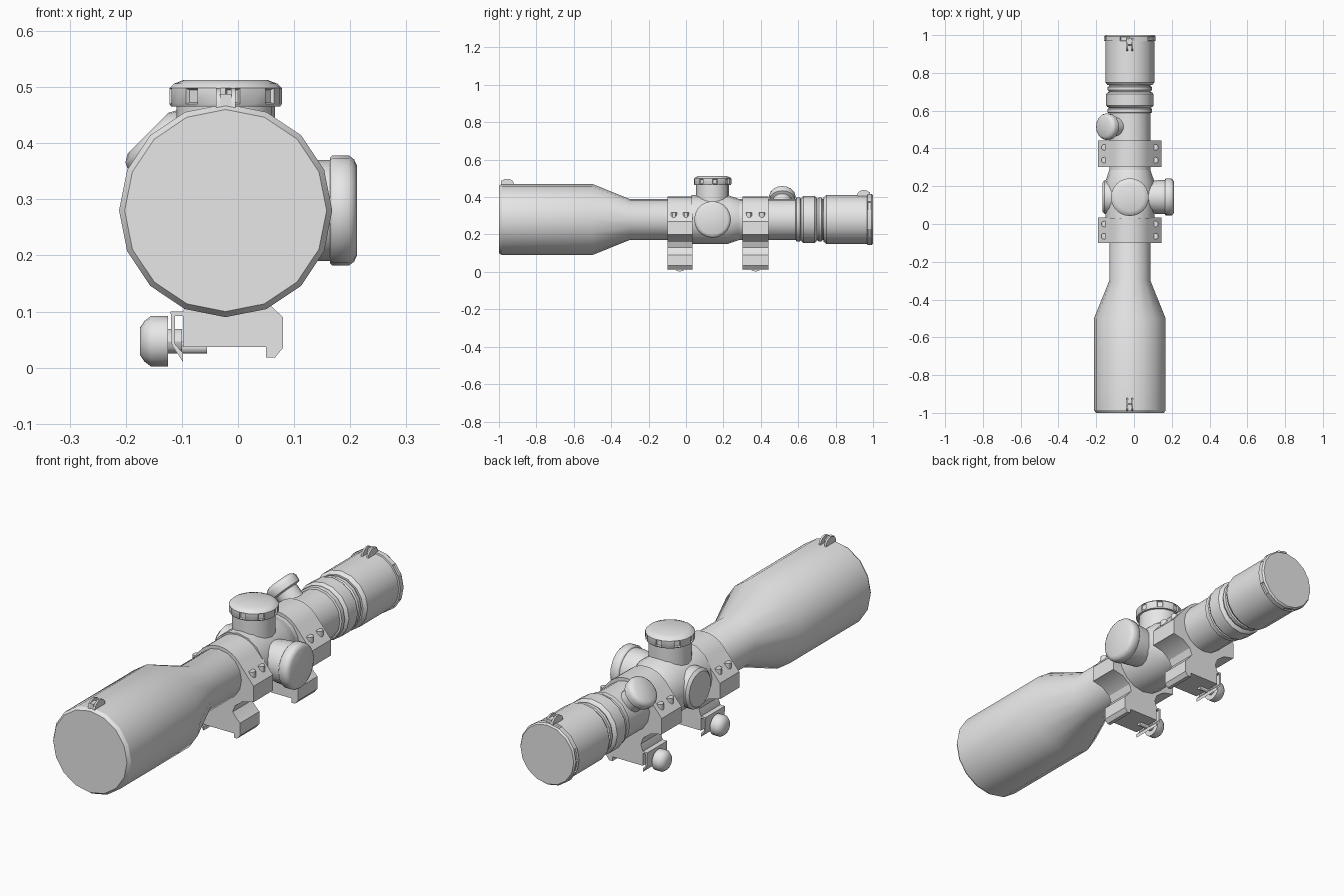
import bpy, bmesh, math
from mathutils import Vector, Matrix

if "Cube" in bpy.data.objects:
    bpy.data.objects.remove(bpy.data.objects["Cube"], do_unlink=True)

CX, CZ = -0.022, 0.28          # optical axis
TURRET_Y = 0.142

grey = bpy.data.materials.new("plain_grey")
grey.use_nodes = True
grey.diffuse_color = (0.8, 0.8, 0.8, 1)
grey.node_tree.nodes["Principled BSDF"].inputs["Base Color"].default_value = (0.8, 0.8, 0.8, 1)


def finish(name, bm, angle=30):
    bmesh.ops.recalc_face_normals(bm, faces=bm.faces)
    mesh = bpy.data.meshes.new(name)
    bm.to_mesh(mesh)
    bm.free()
    mesh.materials.append(grey)
    ob = bpy.data.objects.new(name, mesh)
    bpy.context.collection.objects.link(ob)
    bpy.ops.object.select_all(action='DESELECT')
    ob.select_set(True)
    bpy.context.view_layer.objects.active = ob
    bpy.ops.object.shade_smooth_by_angle(angle=math.radians(angle))
    return ob


def lathe(name, profile, origin, axis, sides=16, angle=30, notch_band=None, step=3):
    """Turn (distance, radius) points about an axis; optionally dent a band of faces."""
    bm = bmesh.new()
    rings = []
    for d, r in profile:
        rings.append([bm.verts.new((r * math.cos(k * math.tau / sides),
                                    r * math.sin(k * math.tau / sides), d))
                      for k in range(sides)])
    notches = []
    for i, (a, b) in enumerate(zip(rings, rings[1:])):
        for k in range(sides):
            n = (k + 1) % sides
            face = bm.faces.new((a[k], a[n], b[n], b[k]))
            if i == notch_band and k % step == 0:
                notches.append(face)
    bm.faces.new(rings[0][::-1])
    bm.faces.new(rings[-1])
    bmesh.ops.recalc_face_normals(bm, faces=bm.faces)
    if notches:
        bmesh.ops.inset_individual(bm, faces=notches, thickness=0.004, depth=-0.006)
    turn = Vector(axis).to_track_quat('Z', 'Y').to_matrix().to_4x4()
    bm.transform(Matrix.Translation(origin) @ turn)
    return finish(name, bm, angle)


def extrude(name, outline, axis, start, end, angle=30):
    """Extrude a closed outline along x (outline in y, z) or y (outline in x, z)."""
    bm = bmesh.new()
    place = (lambda p, t: (t, p[0], p[1])) if axis == 'x' else (lambda p, t: (p[0], t, p[1]))
    a = [bm.verts.new(place(p, start)) for p in outline]
    b = [bm.verts.new(place(p, end)) for p in outline]
    for i in range(len(a)):
        j = (i + 1) % len(a)
        bm.faces.new((a[i], a[j], b[j], b[i]))
    bm.faces.new(a)
    bm.faces.new(b[::-1])
    return finish(name, bm, angle)


# Main body, turned about the optical axis
centre = (CX, 0, CZ)
lathe("objective_bell_and_tube",
      [(-1, 0.18), (-0.985, 0.19), (-0.5, 0.19), (-0.3, 0.109), (0.6, 0.109)],
      centre, (0, 1, 0))
lathe("turret_housing",
      [(0.03, 0.13), (0.225, 0.13), (0.285, 0.109)], centre, (0, 1, 0))
lathe("zoom_ring",
      [(0.585, 0.105), (0.59, 0.117), (0.61, 0.117), (0.615, 0.11), (0.62, 0.119),
       (0.627, 0.125), (0.688, 0.125), (0.695, 0.119), (0.70, 0.11), (0.71, 0.117),
       (0.725, 0.117), (0.73, 0.11), (0.745, 0.11)], centre, (0, 1, 0))
lathe("eyepiece",
      [(0.735, 0.118), (0.75, 0.13), (0.975, 0.13)], centre, (0, 1, 0))
lathe("eyepiece_cap",
      [(0.968, 0.13), (0.97, 0.136), (0.992, 0.136), (1.0, 0.13)],
      centre, (0, 1, 0), notch_band=1)

# Turrets and knobs
hub = (CX, TURRET_Y, CZ)
lathe("top_turret_neck", [(0.08, 0.088), (0.188, 0.088)], hub, (0, 0, 1))
lathe("top_turret_cap",
      [(0.185, 0.097), (0.19, 0.1), (0.218, 0.1), (0.226, 0.092), (0.233, 0.074)],
      hub, (0, 0, 1), sides=24, angle=35, notch_band=1)
lathe("side_knob_neck", [(0.08, 0.08), (0.15, 0.09), (0.19, 0.09)], hub, (1, 0, 0))
lathe("side_knob",
      [(0.186, 0.094), (0.19, 0.098), (0.22, 0.098), (0.229, 0.091), (0.234, 0.08)],
      hub, (1, 0, 0), sides=20, angle=50)
lathe("blank_side_boss", [(0.08, 0.088), (0.135, 0.088), (0.146, 0.076)], hub, (-1, 0, 0))
lathe("illumination_knob",
      [(0.07, 0.05), (0.145, 0.05), (0.15, 0.068), (0.175, 0.071), (0.187, 0.066), (0.195, 0.052)],
      (CX, 0.515, CZ), (-1, 0, 1), angle=50)

# Flip cap hinges: two ears with a lower block between them
def hinge(name, y, top, facing):
    ear = [(y + facing * 0.035 * (1 - math.cos(t)), top - 0.028 + 0.028 * math.sin(t))
           for t in [k * math.pi / 8 for k in range(9)]]
    ear += [(y + facing * 0.07, top - 0.06), (y, top - 0.06)]
    for side in (-1, 1):
        x = CX + side * 0.0135
        extrude(f"{name}_ear_{'left' if side > 0 else 'right'}", ear, 'x', x - 0.004, x + 0.004)
    low = top - 0.01
    block = [(y, low - 0.05), (y, low), (y + facing * 0.035, low), (y + facing * 0.05, low - 0.05)]
    extrude(f"{name}_block", block, 'x', CX - 0.01, CX + 0.01)


hinge("objective_hinge", -0.99, 0.498, 1)
hinge("eyepiece_hinge", 0.985, 0.438, -1)

# Mount rings: rounded top, side flanges, waisted neck and rail clamp
arc = [(0.122 * math.cos(math.radians(a)), CZ + 0.122 * math.sin(math.radians(a)))
       for a in range(40, 141, 10)]
flank = [(0.168, 0.27), (0.168, 0.2), (0.115, 0.188), (0.078, 0.16), (0.066, 0.13), (0.084, 0.107)]
jaw = [(0.102, 0.09), (0.102, 0.035), (0.088, 0.018), (0.072, 0.018), (0.072, 0.037)]
left_foot = [(-0.076, 0.037), (-0.076, 0.1)]
mirrored = [(-x, z) for x, z in reversed(flank[:-1])]
outline = [(CX + x, z) for x, z in arc[:1] + flank + jaw + left_foot + mirrored + arc[:0:-1]]
plate = [(-0.12, 0.1), (-0.09, 0.1), (-0.09, 0.092), (-0.112, 0.092),
         (-0.112, 0.042), (-0.098, 0.026), (-0.098, 0.01), (-0.118, 0.04)]

for name, start, end in (("front", -0.1, 0.035), ("rear", 0.303, 0.441)):
    mid = (start + end) / 2
    extrude(f"{name}_mount_ring", outline, 'y', start, end, 25)
    extrude(f"{name}_clamp_plate", plate, 'y', start, end)
    lathe(f"{name}_clamp_screw", [(0, 0.011), (0.1, 0.011)], (-0.155, mid, 0.036), (1, 0, 0), 12)
    lathe(f"{name}_thumb_nut",
          [(0, 0.045), (0.03, 0.045), (0.042, 0.036), (0.05, 0.024)],
          (-0.125, mid, 0.047), (-1, 0, 0), angle=60)
    lathe(f"{name}_nut_collar", [(0, 0.022), (0.03, 0.022)], (-0.13, mid, 0.047), (1, 0, 0), 12)
    # Screw heads set into the ring shoulders
    for side in (-1, 1):
        for y in (start + 0.035, end - 0.035):
            lathe(f"{name}_ring_screw", [(0.25, 0.016), (0.317, 0.016)],
                  (CX + side * 0.135, y, 0), (0, 0, 1), 12)
